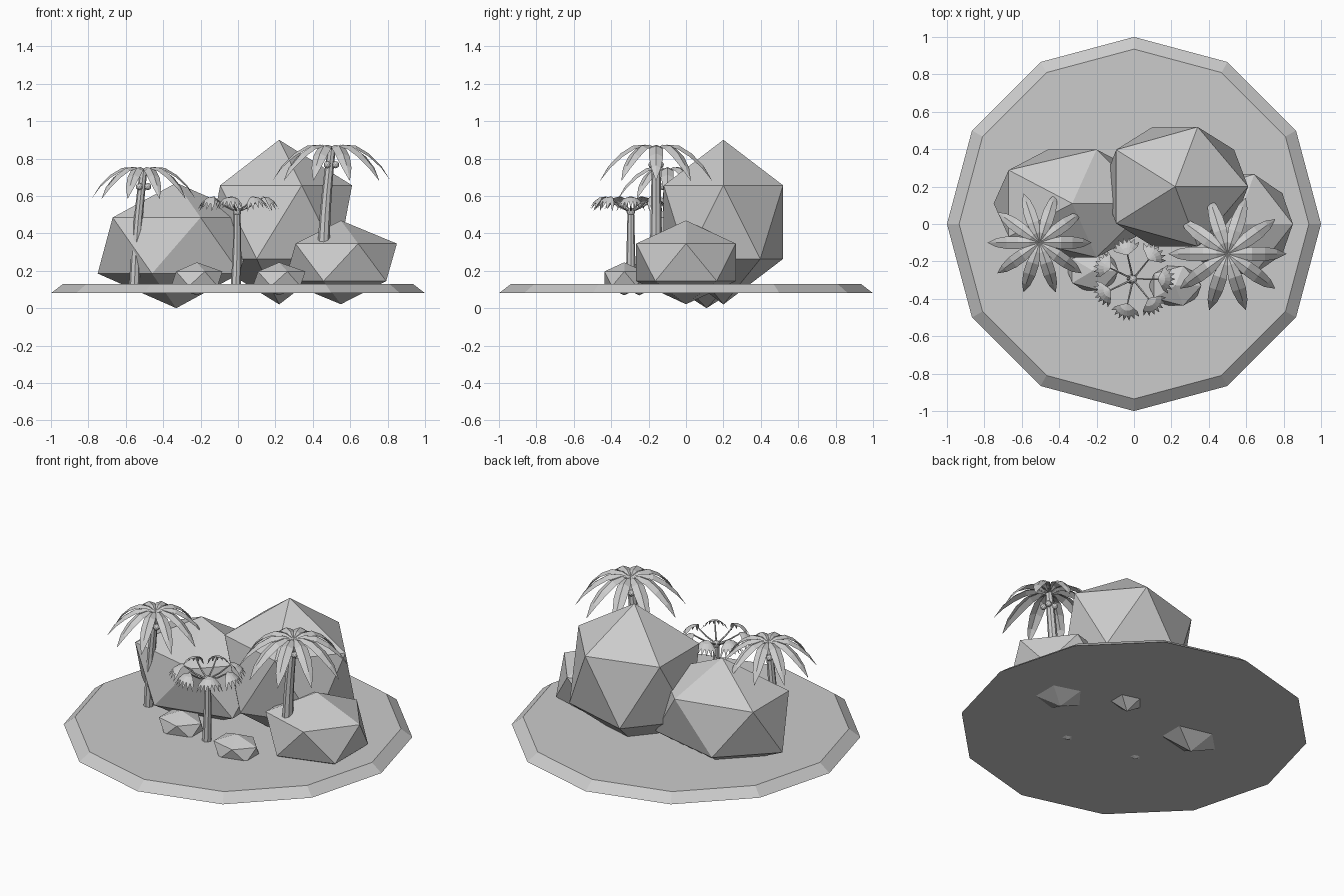
import bpy, bmesh
from math import sin, cos, pi, radians
from mathutils import Vector, Matrix

cube = bpy.data.objects.get("Cube")
if cube:
    bpy.data.objects.remove(cube, do_unlink=True)

grey = bpy.data.materials.new("light_grey")
grey.use_nodes = True
grey.diffuse_color = (0.6, 0.6, 0.6, 1)
grey.node_tree.nodes["Principled BSDF"].inputs["Base Color"].default_value = (0.6, 0.6, 0.6, 1)


def finish(bm, name):
    mesh = bpy.data.meshes.new(name)
    bm.to_mesh(mesh)
    bm.free()
    mesh.materials.append(grey)
    obj = bpy.data.objects.new(name, mesh)
    bpy.context.collection.objects.link(obj)
    return obj


def loft(bm, rows):
    """Join rows of points with quads."""
    verts = [[bm.verts.new(p) for p in row] for row in rows]
    for a, b in zip(verts, verts[1:]):
        for i in range(len(a) - 1):
            bm.faces.new((a[i], a[i + 1], b[i + 1], b[i]))
    return verts


def tube(bm, path, radii, sides):
    """Tapered tube along a path, capped at both ends."""
    rings = []
    for i, p in enumerate(path):
        way = (path[min(i + 1, len(path) - 1)] - path[max(i - 1, 0)]).normalized()
        turn = Vector((0, 0, 1)).rotation_difference(way)
        rings.append([bm.verts.new(p + turn @ Vector((radii[i] * cos(2 * pi * k / sides),
                                                       radii[i] * sin(2 * pi * k / sides), 0)))
                      for k in range(sides)])
    for a, b in zip(rings, rings[1:]):
        for k in range(sides):
            n = (k + 1) % sides
            bm.faces.new((a[k], a[n], b[n], b[k]))
    bm.faces.new(rings[0][::-1])
    bm.faces.new(rings[-1])


def trunk(name, base, top, r0, r1, bend):
    base, top = Vector(base), Vector(top)
    steps = 5
    path = [base.lerp(top, i / steps) + Vector((bend * sin(pi * i / steps), 0, 0))
            for i in range(steps + 1)]
    bm = bmesh.new()
    tube(bm, path, [r0 + (r1 - r0) * i / steps for i in range(steps + 1)], 8)
    finish(bm, name)


# Ground disc with a sloping rim
bm = bmesh.new()
bmesh.ops.create_cone(bm, cap_ends=True, segments=12, radius1=1, radius2=0.935, depth=0.05,
                      matrix=Matrix.Translation((0, 0, 0.105)))
finish(bm, "island_base")

# Boulders: stretched icosahedra
ROCKS = {
    "tall_boulder": ((0.22, 0.2, 0.46), (0.436, 0.375, 0.44)),
    "right_side_boulder": ((-0.33, 0.11, 0.335), (0.47, 0.339, 0.335)),
    "left_side_boulder": ((0.55, 0, 0.245), (0.335, 0.313, 0.224)),
    "left_small_rock": ((0.22, -0.33, 0.157), (0.157, 0.125, 0.088)),
    "right_small_rock": ((-0.22, -0.25, 0.157), (0.153, 0.125, 0.088)),
}
for name, (place, size) in ROCKS.items():
    bm = bmesh.new()
    bmesh.ops.create_icosphere(bm, subdivisions=1, radius=1)
    bmesh.ops.scale(bm, vec=size, verts=bm.verts)
    bmesh.ops.translate(bm, vec=place, verts=bm.verts)
    finish(bm, name)

# Frond outline: distance out, height, half width
FROND = [(0.0, 0.0, 0.008), (0.06, 0.022, 0.024), (0.13, 0.017, 0.038),
         (0.2, -0.025, 0.038), (0.265, -0.09, 0.026), (0.315, -0.17, 0.001)]


def palm(name, base, top, scale, r0, r1):
    trunk(name + "_trunk", base, top, r0, r1, -0.008)
    top = Vector(top)
    # Crown of ten folded fronds
    bm = bmesh.new()
    for k in range(10):
        spin = Matrix.Rotation(radians(36 * k), 3, 'Z')
        rows = []
        for r, z, w in FROND:
            drop = z - 0.45 * w
            rows.append([top + spin @ Vector(p) * scale
                         for p in ((r, -w, drop), (r, 0, z), (r, w, drop))])
        loft(bm, rows)
    finish(bm, name + "_fronds")
    # Fruit under the crown
    bm = bmesh.new()
    for k in range(4):
        a = radians(90 * k + 45)
        spot = top + Vector((0.032 * cos(a), 0.032 * sin(a), -0.085))
        bmesh.ops.create_icosphere(bm, subdivisions=2, radius=0.019,
                                   matrix=Matrix.Translation(spot))
    finish(bm, name + "_fruit")


palm("right_palm", (-0.555, -0.1, 0.1), (-0.505, -0.1, 0.735), 0.88, 0.029, 0.02)
palm("left_palm", (0.455, -0.16, 0.25), (0.5, -0.16, 0.852), 1.0, 0.034, 0.022)

# Middle fan palm: trunk, hub and seven stems with toothed fans
hub = Vector((-0.005, -0.295, 0.515))
trunk("fan_palm_trunk", (-0.012, -0.295, 0.1), hub, 0.028, 0.018, 0.003)
bm = bmesh.new()
bmesh.ops.create_icosphere(bm, subdivisions=2, radius=0.023, matrix=Matrix.Translation(hub))
finish(bm, "fan_palm_hub")

stems, fans = bmesh.new(), bmesh.new()
TEETH = 7
for k in range(7):
    spin = Matrix.Rotation(2 * pi * k / 7, 3, 'Z')
    path = [hub + spin @ Vector(p) for p in ((0, 0, 0), (0.07, 0, 0.03), (0.135, 0, 0.075))]
    tube(stems, path, [0.006, 0.005, 0.004], 5)

    def fan_point(reach, angle, drop):
        side = reach * sin(angle)
        return hub + spin @ Vector((0.13 + reach * cos(angle), side, 0.082 - drop - 3 * side ** 2))

    angles = [radians(-62 + 124 * i / TEETH) for i in range(TEETH + 1)]
    rows = [[fan_point(r, a, d) for a in angles]
            for r, d in ((0.006, 0.0), (0.042, 0.006), (0.07, 0.026))]
    edge = loft(fans, rows)[-1]
    for i in range(TEETH):
        tip = fans.verts.new(fan_point(0.096, (angles[i] + angles[i + 1]) / 2, 0.062))
        fans.faces.new((edge[i], edge[i + 1], tip))
finish(stems, "fan_palm_stems")
finish(fans, "fan_palm_leaves")
